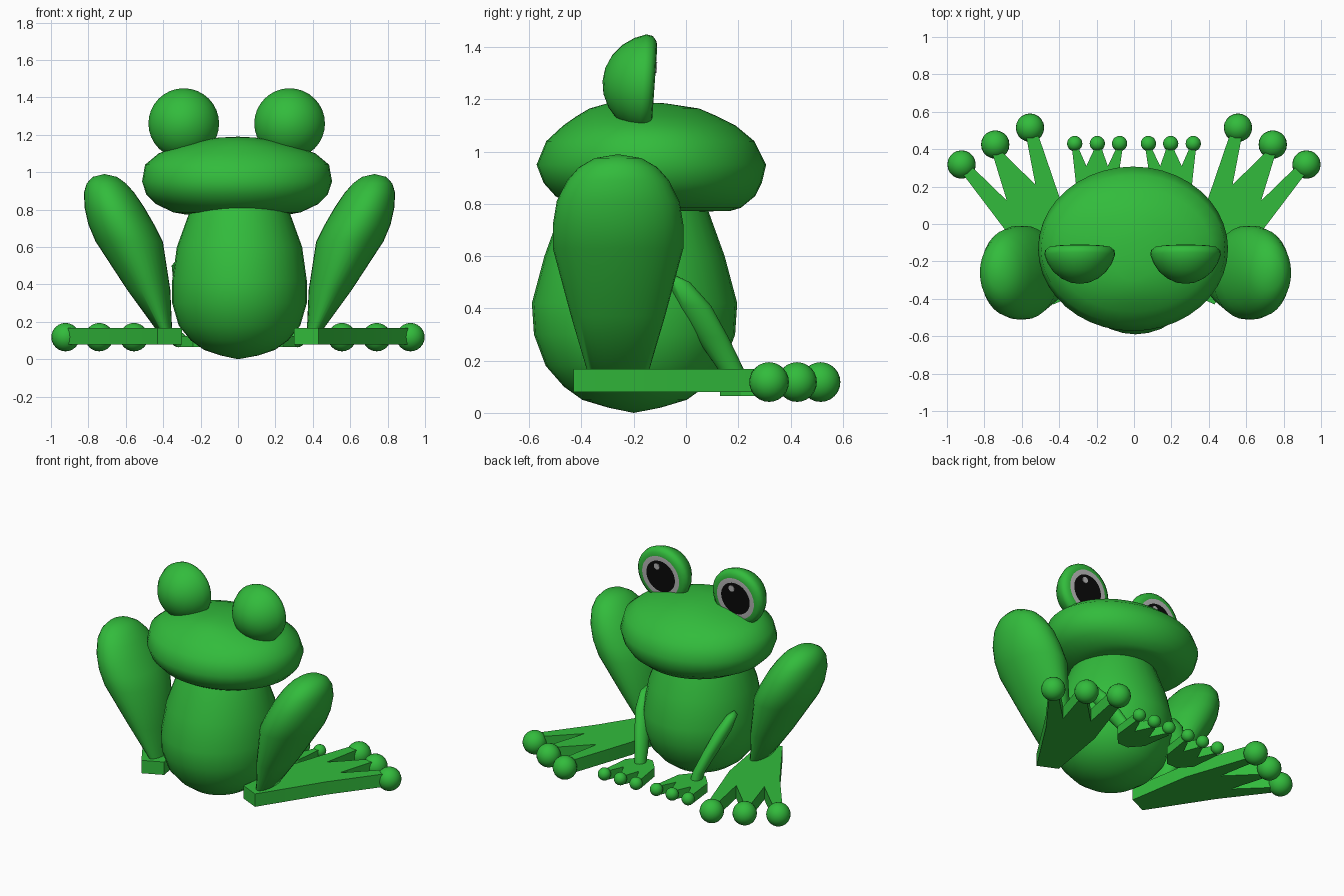
import bpy, bmesh, math
from mathutils import Matrix

if "Cube" in bpy.data.objects:
    bpy.data.objects.remove(bpy.data.objects["Cube"])


def material(name, rgb):
    m = bpy.data.materials.new(name)
    m.diffuse_color = (*rgb, 1)
    m.use_nodes = True
    m.node_tree.nodes["Principled BSDF"].inputs["Base Color"].default_value = m.diffuse_color
    return m


GREEN = material("green skin", (0.032, 0.50, 0.045))
GREY = material("light grey", (0.5, 0.5, 0.5))
BLACK = material("pupil black", (0.003, 0.003, 0.003))


def finish(name, bm, mats=(GREEN,), angle=50):
    bmesh.ops.recalc_face_normals(bm, faces=bm.faces)
    me = bpy.data.meshes.new(name)
    bm.to_mesh(me)
    bm.free()
    for m in mats:
        me.materials.append(m)
    ob = bpy.data.objects.new(name, me)
    bpy.context.collection.objects.link(ob)
    bpy.ops.object.select_all(action='DESELECT')
    ob.select_set(True)
    bpy.context.view_layer.objects.active = ob
    bpy.ops.object.shade_smooth_by_angle(angle=math.radians(angle))
    return ob


def loft(name, rings, bottom, top, seg=32, **kw):
    """Horizontal elliptic rings (cx, cy, z, rx, ry) closed by two pole points."""
    bm = bmesh.new()
    loops = []
    for cx, cy, z, rx, ry in rings:
        loops.append([bm.verts.new((cx + rx * math.cos(2 * math.pi * i / seg),
                                    cy + ry * math.sin(2 * math.pi * i / seg), z))
                      for i in range(seg)])
    b, t = bm.verts.new(bottom), bm.verts.new(top)
    for i in range(seg):
        j = (i + 1) % seg
        for lo, hi in zip(loops, loops[1:]):
            bm.faces.new((lo[i], lo[j], hi[j], hi[i]))
        bm.faces.new((b, loops[0][j], loops[0][i]))
        bm.faces.new((t, loops[-1][i], loops[-1][j]))
    return finish(name, bm, **kw)


def plate(name, outline, z0, z1, s):
    bm = bmesh.new()
    f = bm.faces.new([bm.verts.new((x * s, y, z0)) for x, y in outline])
    up = bmesh.ops.extrude_face_region(bm, geom=[f])['geom']
    bmesh.ops.translate(bm, verts=[v for v in up if isinstance(v, bmesh.types.BMVert)],
                        vec=(0, 0, z1 - z0))
    return finish(name, bm, angle=30)


def ball(name, loc, r):
    bm = bmesh.new()
    bmesh.ops.create_uvsphere(bm, u_segments=20, v_segments=12, radius=r,
                              matrix=Matrix.Translation(loc))
    return finish(name, bm)


# Egg-shaped body
body = [(.02, .1, .1), (.05, .19, .2), (.1, .26, .27), (.18, .325, .34), (.3, .36, .385),
        (.42, .36, .393), (.6, .335, .345), (.78, .27, .28), (.9, .2, .22)]
loft("body", [(.008, -.197, z, rx, ry) for z, rx, ry in body],
     (0, -.2, 0), (0, -.2, .93))

# Wide flattened head: z, half width, back y, front y
head = [(.773, .27, -.36, .17), (.785, .34, -.42, .21), (.83, .435, -.5, .265),
        (.88, .485, -.545, .29), (.95, .508, -.572, .307), (1.04, .492, -.535, .262),
        (1.1, .42, -.47, .19), (1.135, .33, -.42, .12), (1.165, .22, -.37, .05),
        (1.185, .1, -.3, -.08)]
loft("head", [(-.005, (a + b) / 2, z, rx, (b - a) / 2) for z, rx, a, b in head],
     (0, -.1, .768), (0, -.19, 1.19), seg=40)

# Domed eyes with flat face: depth along the axis, radius
eye = [(-.193, .05), (-.17, .1), (-.135, .142), (-.09, .172), (-.045, .189), (-.02, .185),
       (-.004, .165), (0, .14), (0, .108)]
for side, x in (("right", .276), ("left", -.29)):
    ob = loft(side + "_eye", [(0, 0, z, r, r) for z, r in eye], (0, 0, -.2), (0, 0, 0),
              mats=(GREEN, GREY, BLACK))
    for p in ob.data.polygons:
        if p.center.z > -.0005:
            p.material_index = 1 if math.hypot(p.center.x, p.center.y) > .108 else 2
    place = Matrix.Translation((x, -.12, 1.257)) @ Matrix.Rotation(math.radians(-94), 4, 'X')
    ob.matrix_world = place
    # Small highlight plate on the pupil
    bm = bmesh.new()
    bmesh.ops.create_cone(bm, cap_ends=True, segments=20, radius1=.021, radius2=.021, depth=.004)
    glint = finish(side + "_eye_highlight", bm, mats=(GREY,), angle=30)
    glint.matrix_world = place @ Matrix.Translation((.025, -.065, .002))

# Limb data for one side
thigh = [(.40, .15, .04, .115), (.485, .37, .115, .18), (.59, .63, .18, .25),
         (.632, .72, .176, .25), (.668, .81, .16, .235), (.697, .89, .135, .195),
         (.712, .94, .105, .15), (.72, .975, .065, .09)]
arm = [(.21, .2, .1, .035, .035), (.22, .17, .17, .036, .05), (.26, .1, .29, .042, .062),
       (.3, .03, .41, .045, .066), (.325, -.03, .5, .03, .045)]
foot = [(.30, -.37), (.43, -.43), (.69, -.03), (.91, .26), (.86, .30), (.68, .125),
        (.755, .37), (.70, .38), (.527, .21), (.575, .46), (.51, .47), (.37, .06)]
hand = [(.16, .13), (.24, .13), (.31, .21), (.332, .41), (.298, .41), (.255, .31), (.208, .41),
        (.175, .41), (.14, .31), (.092, .41), (.06, .41), (.09, .21)]

for side, s in (("right", 1), ("left", -1)):
    # Folded hind leg, leaning outwards
    loft(side + "_thigh", [(s * x + .008, -.26, z, rx, ry) for x, z, rx, ry in thigh],
         (s * .40 + .008, -.26, .14), (s * .722 + .008, -.26, .99))
    # Webbed foot with round toe tips
    plate(side + "_foot", foot, .08, .168, s)
    for i, (x, y) in enumerate([(.556, .515), (.742, .425), (.922, .318)]):
        ball(f"{side}_toe_tip_{i + 1}", (s * x, y, .118), .076)
    # Thin front leg and small hand
    loft(side + "_arm", [(s * x, y, z, rx, ry) for x, y, z, rx, ry in arm],
         (s * .21, .2, .08), (s * .33, -.05, .53), seg=20)
    plate(side + "_hand", hand, .065, .125, s)
    for i, x in enumerate((.077, .196, .317)):
        ball(f"{side}_finger_tip_{i + 1}", (s * x, .43, .105), .041)
